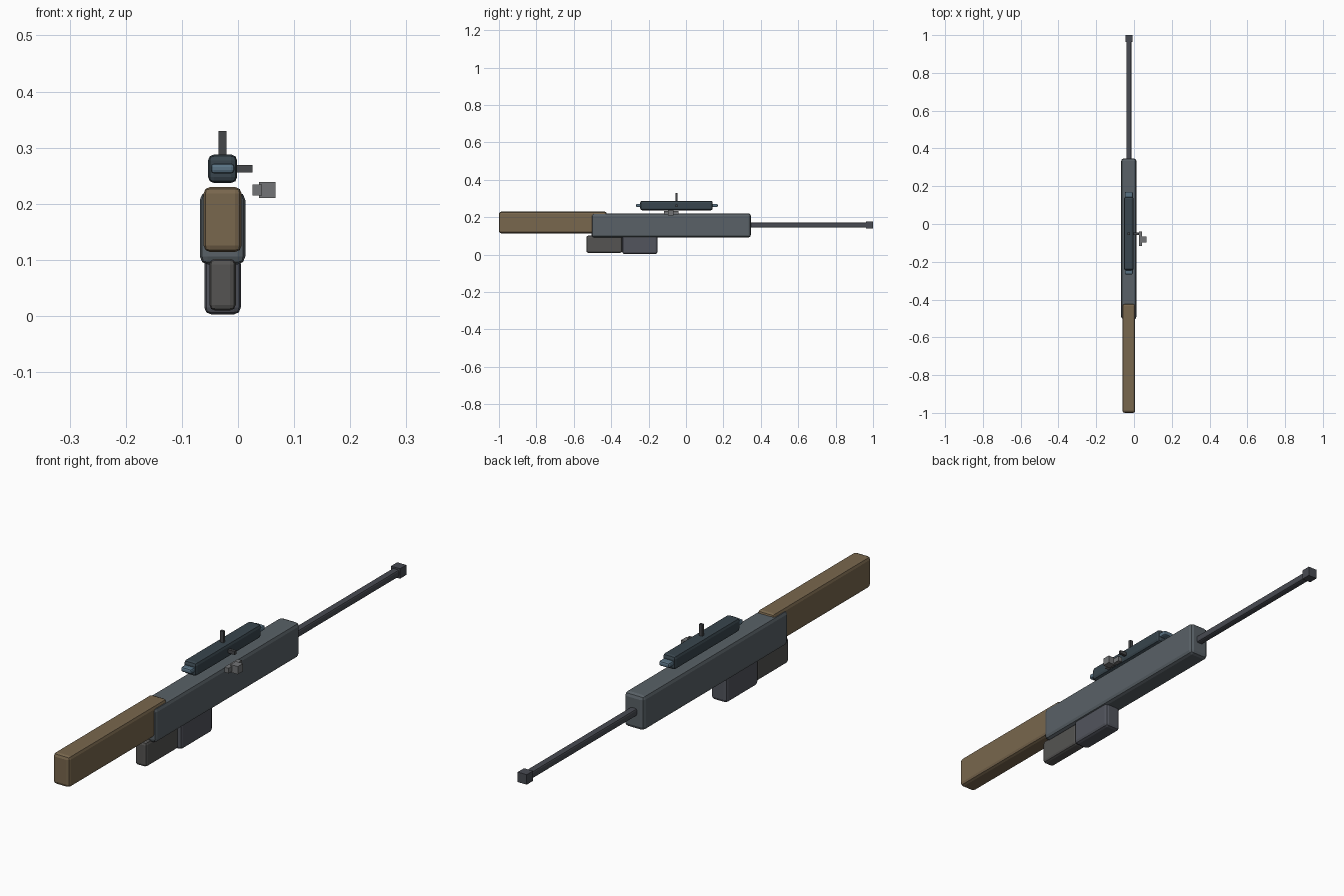
import bpy

if "Cube" in bpy.data.objects:
    bpy.data.objects.remove(bpy.data.objects["Cube"])

CX = -0.0275  # centre line of the rifle


def material(name, rgb):
    m = bpy.data.materials.new(name)
    m.diffuse_color = (*rgb, 1)
    m.use_nodes = True
    m.node_tree.nodes["Principled BSDF"].inputs["Base Color"].default_value = m.diffuse_color
    return m


wood = material("wood", (0.19, 0.135, 0.075))
steel = material("steel", (0.10, 0.12, 0.135))
gunmetal = material("gunmetal", (0.065, 0.07, 0.085))
mag_grey = material("magazine_grey", (0.085, 0.09, 0.11))
rubber = material("rubber", (0.09, 0.088, 0.085))
scope_blue = material("scope_blue", (0.04, 0.06, 0.075))
glass = material("glass", (0.10, 0.17, 0.23))
dark = material("dark", (0.06, 0.063, 0.068))
bolt_grey = material("bolt_grey", (0.17, 0.175, 0.18))


def box(name, x, y, z, mat, bevel=0.0, segments=2):
    """Box from (min, max) ranges with optional rounded edges."""
    bpy.ops.mesh.primitive_cube_add(size=1, location=[sum(r) / 2 for r in (x, y, z)])
    ob = bpy.context.object
    ob.name = name
    ob.scale = [r[1] - r[0] for r in (x, y, z)]
    bpy.ops.object.transform_apply(location=False, rotation=False, scale=True)
    ob.data.materials.append(mat)
    if bevel:
        mod = ob.modifiers.new("bevel", "BEVEL")
        mod.width = bevel
        mod.segments = segments
    return ob


def mid(half):
    return (CX - half, CX + half)


# Main body
box("stock", mid(0.034), (-1.0, -0.423), (0.114, 0.23), wood, 0.012)
box("receiver", mid(0.0405), (-0.505, 0.347), (0.092, 0.221), steel, 0.014)
box("grip", mid(0.0235), (-0.533, -0.341), (0.01, 0.102), rubber, 0.01)
box("magazine", mid(0.0325), (-0.341, -0.152), (0.003, 0.105), mag_grey, 0.012)

# Barrel and muzzle
box("barrel", mid(0.0135), (0.33, 0.97), (0.144, 0.171), gunmetal, 0.006)
box("muzzle", mid(0.0185), (0.963, 1.0), (0.140, 0.177), gunmetal)

# Scope with a lens at each end
box("scope_body", mid(0.026), (-0.245, 0.143), (0.237, 0.288), scope_blue, 0.011)
for name, y in (("rear_lens", (-0.267, -0.22)), ("front_lens", (0.12, 0.17))):
    box(name, mid(0.021), y, (0.254, 0.272), glass, 0.006)

# Scope adjustment knobs
box("top_turret", mid(0.007), (-0.057, -0.046), (0.28, 0.33), dark)
box("side_turret", (-0.01, 0.026), (-0.057, -0.046), (0.256, 0.269), dark)

# Bolt handle and its knob
box("bolt_handle", (0.026, 0.043), (-0.117, -0.039), (0.215, 0.234), bolt_grey)
box("bolt_knob", (0.037, 0.067), (-0.097, -0.066), (0.21, 0.239), bolt_grey)
